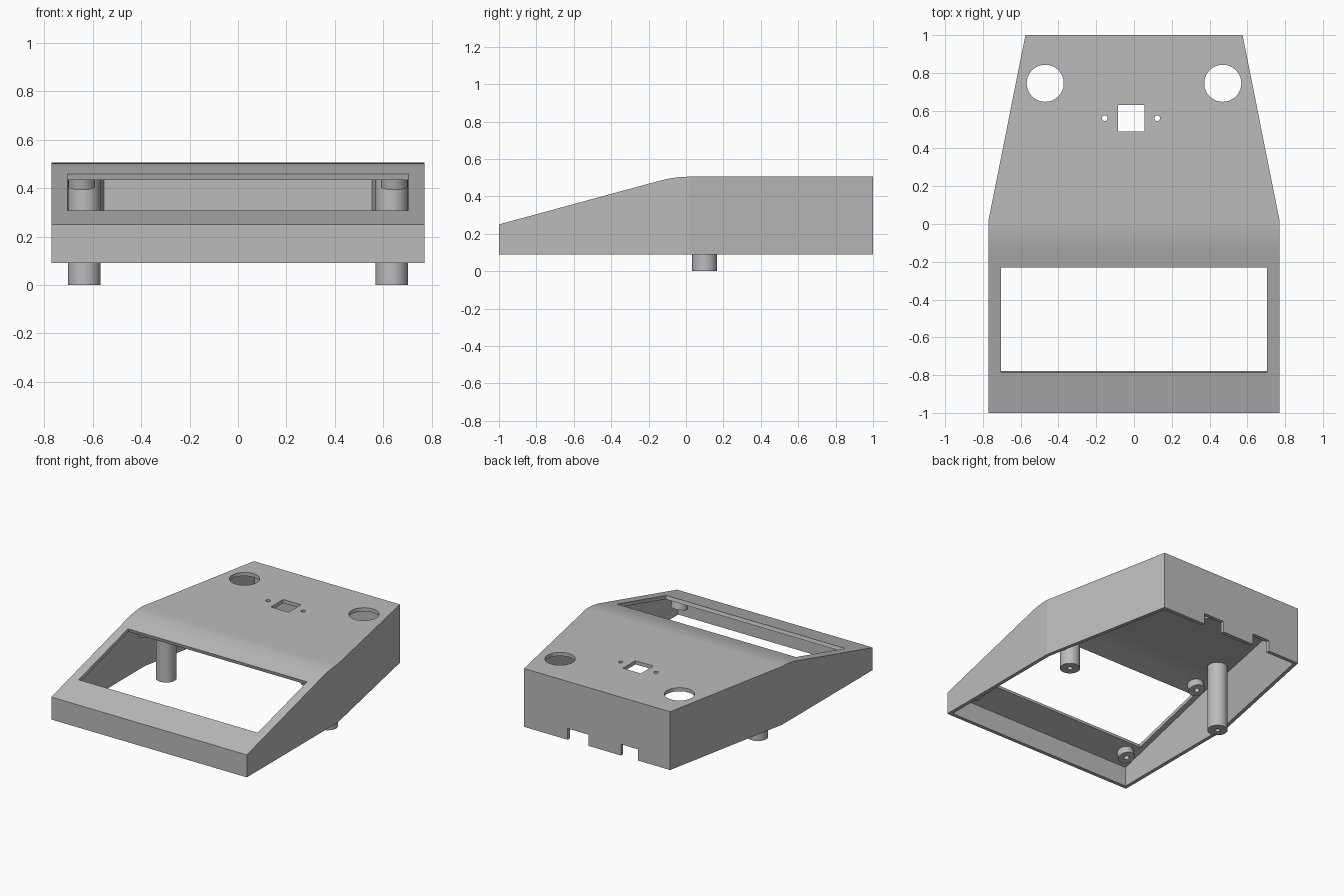
import bpy, bmesh, math
from mathutils import Matrix, Vector

cube = bpy.data.objects.get("Cube")
if cube:
    bpy.data.objects.remove(cube)

WALL = 0.026
FLOOR, FRONT_TOP, TOP = 0.09, 0.25, 0.505
BEND_Y = -0.06
HALF_W, BACK_HALF_W, TAPER_Y = 0.77, 0.575, 0.02
SLOPE = (TOP - FRONT_TOP) / (BEND_Y + 1)
TILT = Matrix.Rotation(math.atan(SLOPE), 4, "X")

grey = bpy.data.materials.new("grey plastic")
grey.use_nodes = True
grey.diffuse_color = (0.5, 0.5, 0.5, 1)
grey.node_tree.nodes["Principled BSDF"].inputs["Base Color"].default_value = grey.diffuse_color


def finish(bm, name):
    bmesh.ops.recalc_face_normals(bm, faces=bm.faces)
    mesh = bpy.data.meshes.new(name)
    bm.to_mesh(mesh)
    bm.free()
    mesh.materials.append(grey)
    obj = bpy.data.objects.new(name, mesh)
    bpy.context.collection.objects.link(obj)
    return obj


def activate(obj):
    bpy.ops.object.select_all(action="DESELECT")
    obj.select_set(True)
    bpy.context.view_layer.objects.active = obj


def smooth(obj):
    activate(obj)
    bpy.ops.object.shade_smooth_by_angle(angle=math.radians(8))


def wedge(name, inset, floor):
    """Side profile with a softly rounded bend, extruded and trimmed to the plan."""
    r = 0.08
    a = Vector((BEND_Y - r, TOP - SLOPE * r))
    b, c = Vector((BEND_Y, TOP)), Vector((BEND_Y + r, TOP))
    bend = [a * (1 - t) ** 2 + b * 2 * t * (1 - t) + c * t * t
            for t in (i / 5 for i in range(6))]
    front, back = -1 + inset, 1 - inset
    profile = [(front, floor), (front, FRONT_TOP + SLOPE * inset)]
    profile += [tuple(p) for p in bend] + [(back, TOP), (back, floor)]
    w = HALF_W - inset
    bm = bmesh.new()
    # the top is lowered by the wall thickness for the inner volume
    verts = [bm.verts.new((-w, y, z if z == floor else z - inset)) for y, z in profile]
    face = bm.faces.new(verts)
    ext = bmesh.ops.extrude_face_region(bm, geom=[face])
    moved = [v for v in ext["geom"] if isinstance(v, bmesh.types.BMVert)]
    bmesh.ops.translate(bm, verts=moved, vec=(2 * w, 0, 0))
    # taper the rear sides
    for s in (-1, 1):
        n = Vector((s * (1 - TAPER_Y), HALF_W - BACK_HALF_W, 0)).normalized()
        point = Vector((s * HALF_W, TAPER_Y, 0)) - n * inset
        geom = bm.verts[:] + bm.edges[:] + bm.faces[:]
        cut = bmesh.ops.bisect_plane(bm, geom=geom, plane_co=point, plane_no=n,
                                     clear_outer=True)
        edges = [e for e in cut["geom_cut"] if isinstance(e, bmesh.types.BMEdge)]
        bmesh.ops.holes_fill(bm, edges=[e for e in edges if e.is_boundary], sides=0)
    return finish(bm, name)


def box(name, size, centre, rot=Matrix()):
    bm = bmesh.new()
    m = Matrix.Translation(centre) @ rot @ Matrix.Diagonal((*size, 1))
    bmesh.ops.create_cube(bm, size=1, matrix=m)
    return finish(bm, name)


def rod(name, radius, x, y):
    bm = bmesh.new()
    bmesh.ops.create_cone(bm, cap_ends=True, segments=64, radius1=radius, radius2=radius,
                          depth=0.2, matrix=Matrix.Translation((x, y, TOP)))
    return finish(bm, name)


def screw_post(name, tip, radius, height, rot=Matrix()):
    """Lathed post whose lower tip has a blind screw hole."""
    hole, deep = 0.017, height * 0.6
    profile = [(0, deep), (hole, deep), (hole, 0), (radius, 0), (radius, height), (0, height)]
    bm = bmesh.new()
    verts = [bm.verts.new((x, 0, z)) for x, z in profile]
    edges = [bm.edges.new(pair) for pair in zip(verts, verts[1:])]
    bmesh.ops.spin(bm, geom=verts + edges, cent=(0, 0, 0), axis=(0, 0, 1),
                   angle=math.tau, steps=64)
    bmesh.ops.remove_doubles(bm, verts=bm.verts, dist=0.0002)
    bmesh.ops.transform(bm, matrix=Matrix.Translation(tip) @ rot, verts=bm.verts)
    smooth(finish(bm, name))


# Hollow case, open underneath
case = wedge("case_shell", 0, FLOOR)
cutters = [wedge("inner_cutter", WALL, FLOOR - 0.1)]

# Display opening, cut square to the sloping panel
mid_y = -0.5075
cutters.append(box("display_cutter", (1.41, 0.575, 0.2),
                   (0, mid_y, FRONT_TOP + SLOPE * (mid_y + 1)), TILT))

# Round holes, square switch hole and its screw holes
for s in (-1, 1):
    cutters.append(rod("round_cutter", 0.098, s * 0.47, 0.745))
    cutters.append(rod("screw_cutter", 0.015, s * 0.139 - 0.016, 0.56))
cutters.append(box("switch_cutter", (0.14, 0.14, 0.2), (-0.015, 0.56, TOP)))

# Cable notches in the lower edge of the back wall
for x, width in ((0.15, 0.165), (-0.255, 0.135)):
    cutters.append(box("notch_cutter", (width, 0.2, 0.16), (x, 1, FLOOR)))

activate(case)
for cutter in cutters:
    mod = case.modifiers.new("cut", "BOOLEAN")
    mod.operation, mod.solver, mod.object = "DIFFERENCE", "EXACT", cutter
    bpy.ops.object.modifier_apply(modifier=mod.name)
    bpy.data.objects.remove(cutter)
smooth(case)
case.modifiers.new("flat_panels", "WEIGHTED_NORMAL").keep_sharp = True

# Long mounting posts and short display bosses
for s, side in ((1, "left"), (-1, "right")):
    screw_post(f"{side}_mounting_post", (s * 0.635, 0.1, 0), 0.067, TOP - 0.015)
    for y, end in ((-0.845, "front"), (-0.124, "rear")):
        z = FRONT_TOP + SLOPE * (y + 1) - 0.081
        screw_post(f"{side}_{end}_display_boss", (s * 0.645, y, z), 0.055, 0.064, TILT)
